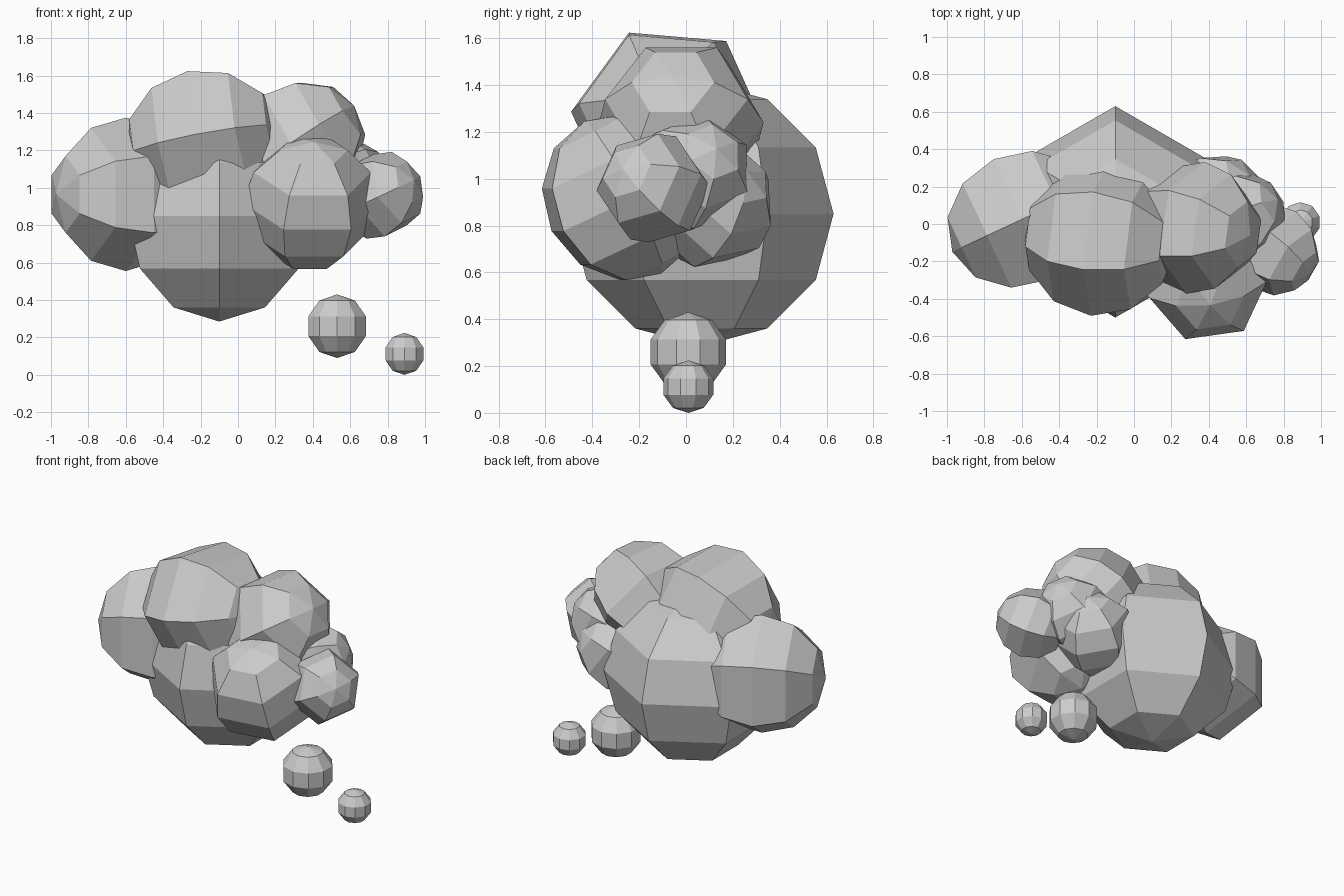
import bpy
from math import radians
from mathutils import Matrix

if "Cube" in bpy.data.objects:
    bpy.data.objects.remove(bpy.data.objects["Cube"])


def ball(name, loc, r, spin=0, lean=0, tilt=0, yaw=0, segs=6, rings=6):
    """Flat-shaded low-poly sphere: spin on its pole, then lean (x), tilt (y), yaw (z)."""
    bpy.ops.mesh.primitive_uv_sphere_add(segments=segs, ring_count=rings, radius=r)
    ob = bpy.context.object
    ob.name = name
    m = Matrix.Translation(loc)
    for angle, axis in ((yaw, 'Z'), (tilt, 'Y'), (lean, 'X'), (spin, 'Z')):
        m = m @ Matrix.Rotation(radians(angle), 4, axis)
    ob.matrix_world = m
    return ob


# Large puffs of the thought cloud
ball("cloud_center", (-0.10, 0.065, 0.85), 0.565)
ball("cloud_left", (-0.60, 0.025, 0.965), 0.41, spin=30, tilt=90, yaw=25)
ball("cloud_top_left", (-0.18, -0.075, 1.25), 0.42, spin=-5, tilt=79, yaw=-6)
ball("cloud_top_right", (0.33, -0.02, 1.24), 0.355, spin=0, tilt=56, yaw=-8)
ball("cloud_front_right", (0.385, -0.27, 0.92), 0.365, spin=30, lean=27, yaw=8)

# Small puffs on the right side
ball("cloud_right_tip", (0.755, -0.14, 0.96), 0.242, spin=15, tilt=70, yaw=-35)
ball("cloud_right_upper", (0.555, 0.03, 1.02), 0.26, spin=20, tilt=65, yaw=25)
ball("cloud_right_back", (0.43, 0.105, 0.89), 0.28, spin=10, tilt=60, yaw=40)

# Trailing bubbles
ball("bubble_large", (0.53, 0.01, 0.26), 0.17, segs=10, rings=5)
ball("bubble_small", (0.89, 0.01, 0.112), 0.112, segs=10, rings=5)
